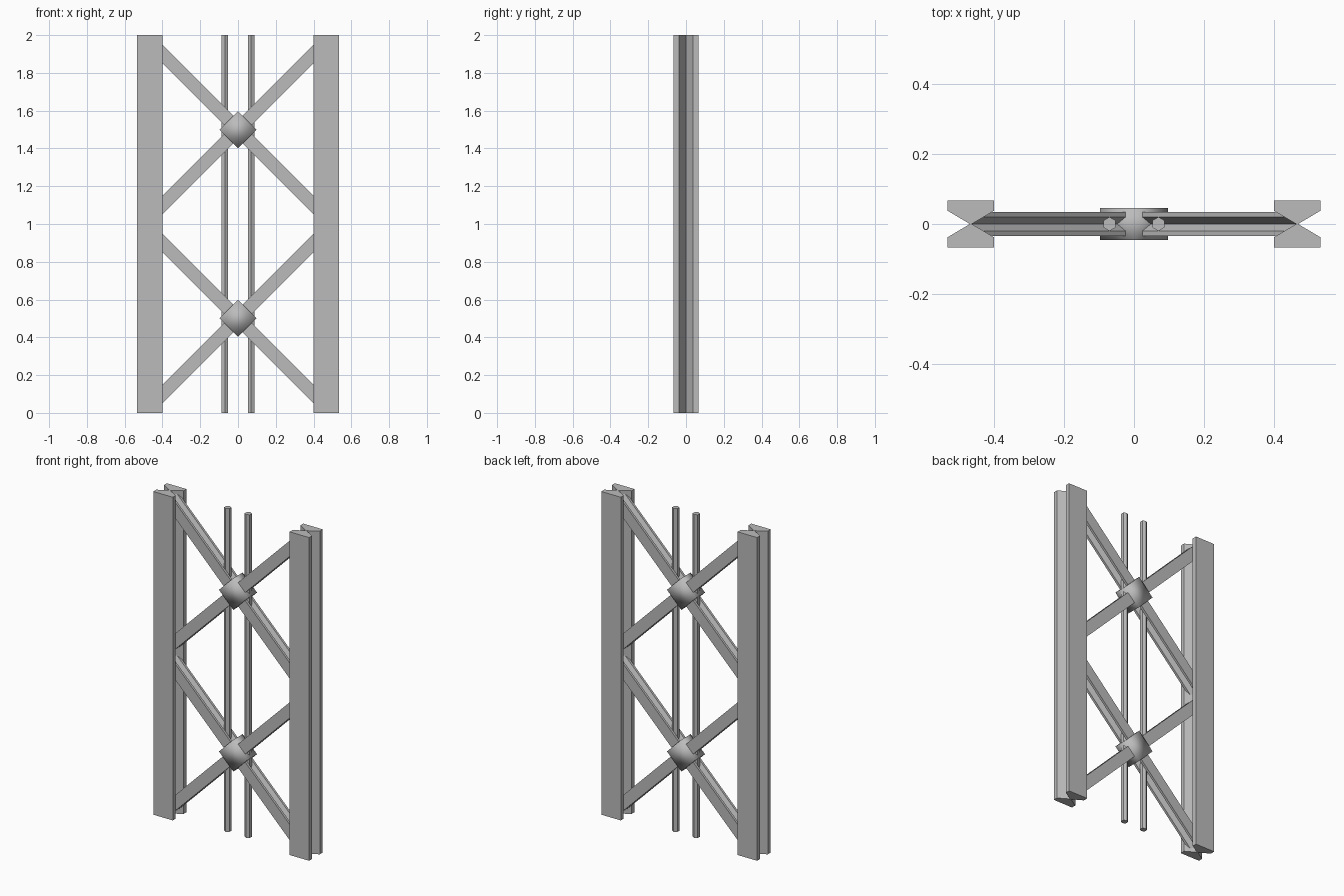
import bpy, bmesh, math
from mathutils import Matrix

if "Cube" in bpy.data.objects:
    bpy.data.objects.remove(bpy.data.objects["Cube"])

steel = bpy.data.materials.new("steel_grey")
steel.diffuse_color = (0.5, 0.5, 0.5, 1)
steel.use_nodes = True
steel.node_tree.nodes["Principled BSDF"].inputs["Base Color"].default_value = steel.diffuse_color


def finish(bm, name, matrix=Matrix(), smooth=False):
    """Turn a bmesh into a named steel object."""
    bmesh.ops.recalc_face_normals(bm, faces=bm.faces)
    bm.transform(matrix)
    mesh = bpy.data.meshes.new(name)
    bm.to_mesh(mesh)
    bm.free()
    mesh.materials.append(steel)
    for p in mesh.polygons:
        p.use_smooth = smooth
    obj = bpy.data.objects.new(name, mesh)
    bpy.context.collection.objects.link(obj)
    return obj


def waisted_beam(name, half, length, matrix):
    """Beam along z: square outline, sides pinched to a thin waist."""
    flange, neck = half * 0.57, half * 0.04
    quarter = [(half, half), (half, flange), (neck, 0)]
    right = quarter + [(half, -flange), (half, -half)]
    outline = right + [(-x, y) for x, y in reversed(right)]
    bm = bmesh.new()
    face = bm.faces.new([bm.verts.new((x, y, -length / 2)) for x, y in outline])
    ext = bmesh.ops.extrude_face_region(bm, geom=[face])
    top = [v for v in ext["geom"] if isinstance(v, bmesh.types.BMVert)]
    bmesh.ops.translate(bm, verts=top, vec=(0, 0, length))
    return finish(bm, name, matrix)


# Upright posts and the slim hexagonal rods between them
for side, label in ((-1, "left"), (1, "right")):
    waisted_beam(f"{label}_post", 0.0667, 2, Matrix.Translation((side * 0.4667, 0, 1)))
    bm = bmesh.new()
    bmesh.ops.create_cone(bm, cap_ends=True, segments=6, radius1=0.02,
                          radius2=0.02, depth=2)
    finish(bm, f"{label}_rod", Matrix.Translation((side * 0.07, 0, 1)))

# Crossed braces with a diamond block at each crossing
for z, label in ((0.5, "lower"), (1.5, "upper")):
    centre = Matrix.Translation((0, 0, z))
    for side, lean in ((-1, "left"), (1, "right")):
        tilt = Matrix.Rotation(side * math.pi / 4, 4, "Y")
        waisted_beam(f"{label}_{lean}_brace", 0.0345, 0.4667 * 2 * math.sqrt(2),
                     centre @ tilt)
    bm = bmesh.new()
    bmesh.ops.create_cube(bm, size=1)
    block = Matrix.Rotation(math.pi / 4, 4, "Y") @ Matrix.Diagonal((0.1385, 0.092, 0.1385, 1))
    finish(bm, f"{label}_joint_block", centre @ block, smooth=True)
